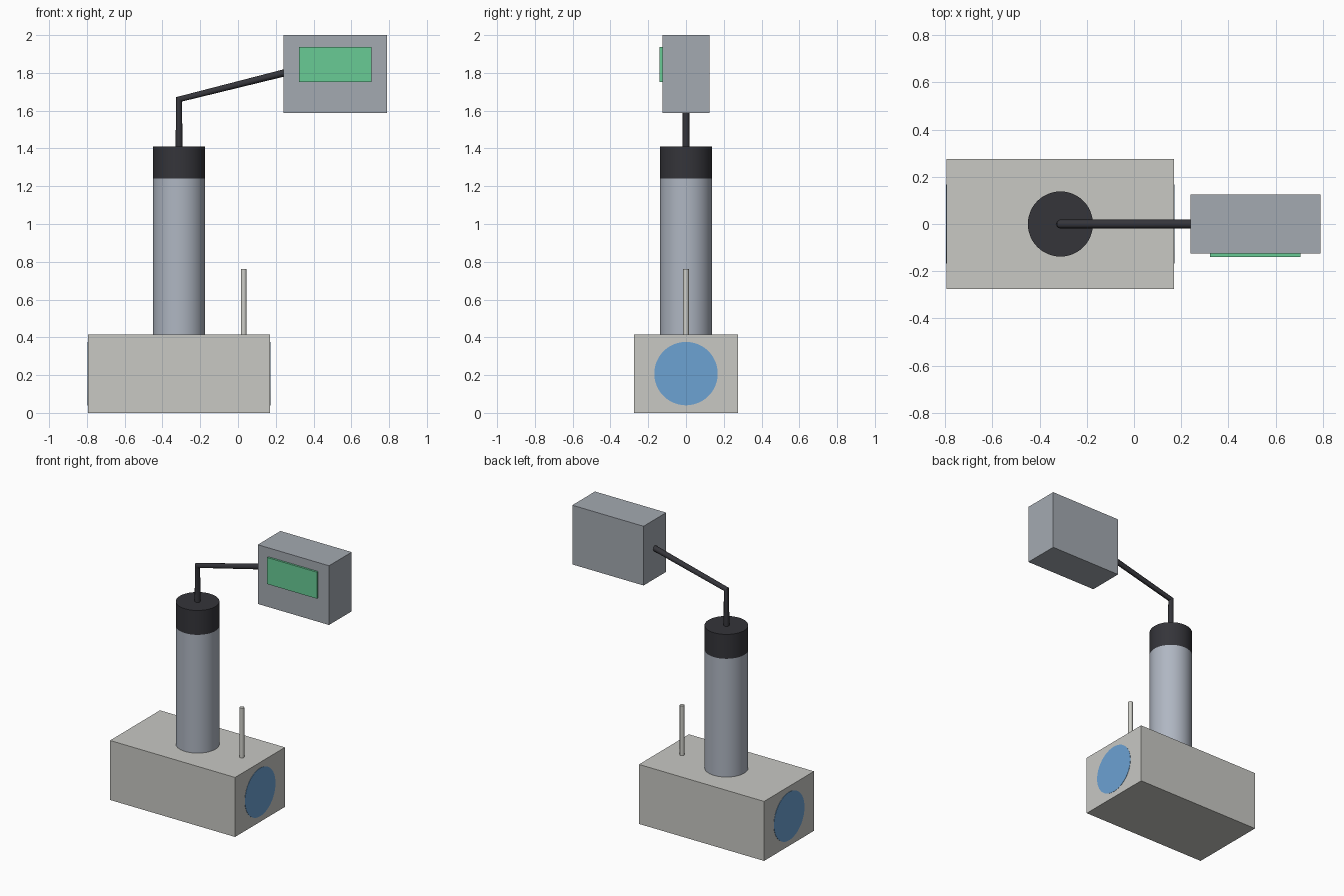
import bpy
import math

if "Cube" in bpy.data.objects:
    bpy.data.objects.remove(bpy.data.objects["Cube"])


def material(name, rgb):
    mat = bpy.data.materials.new(name)
    mat.diffuse_color = (*rgb, 1.0)
    mat.use_nodes = True
    mat.node_tree.nodes["Principled BSDF"].inputs["Base Color"].default_value = mat.diffuse_color
    return mat


STONE = material("warm grey", (0.58, 0.58, 0.55))
STEEL = material("steel grey", (0.37, 0.40, 0.44))
SILVER = material("silver blue", (0.43, 0.47, 0.54))
BLACK = material("soft black", (0.035, 0.035, 0.042))
GREEN = material("screen green", (0.14, 0.60, 0.30))
BLUE = material("lens blue", (0.15, 0.36, 0.65))
PALE = material("pale metal", (0.62, 0.62, 0.58))


def finish(name, mat, smooth=False):
    obj = bpy.context.object
    obj.name = name
    obj.data.materials.append(mat)
    if smooth:
        bpy.ops.object.shade_smooth_by_angle(angle=math.radians(40))
    return obj


def box(name, mat, low, high):
    centre = [(a + b) / 2 for a, b in zip(low, high)]
    bpy.ops.mesh.primitive_cube_add(size=1, location=centre)
    bpy.context.object.scale = [b - a for a, b in zip(low, high)]
    bpy.ops.object.transform_apply(location=False, rotation=False, scale=True)
    return finish(name, mat)


def cylinder(name, mat, radius, length, centre, rotation=(0, 0, 0), sides=48):
    bpy.ops.mesh.primitive_cylinder_add(vertices=sides, radius=radius, depth=length,
                                        location=centre, rotation=rotation)
    return finish(name, mat, smooth=True)


# Base block with a round blue bore showing flush at both ends
box("base", STONE, (-0.795, -0.275, 0), (0.17, 0.275, 0.415))
cylinder("end_lens", BLUE, 0.168, 0.969, (-0.3125, 0, 0.208), (0, math.pi / 2, 0))

# Upright column with its dark cap
COLUMN_X = -0.312
cylinder("column", SILVER, 0.138, 0.825, (COLUMN_X, 0, 0.8275))
cylinder("column_cap", BLACK, 0.138, 0.17, (COLUMN_X, 0, 1.325))

# Thin pin standing on the base
cylinder("pin", PALE, 0.015, 0.347, (0.03, 0, 0.5885), sides=24)

# Bent arm from the cap to the display
curve = bpy.data.curves.new("arm", "CURVE")
curve.dimensions = "3D"
curve.bevel_depth = 0.019
curve.bevel_resolution = 4
curve.use_fill_caps = True
spline = curve.splines.new("POLY")
path = [(COLUMN_X, 0, 1.40), (COLUMN_X, 0, 1.66), (0.245, 0, 1.80)]
spline.points.add(len(path) - 1)
for point, co in zip(spline.points, path):
    point.co = (*co, 1)
arm = bpy.data.objects.new("arm", curve)
bpy.context.collection.objects.link(arm)
bpy.ops.object.select_all(action="DESELECT")
arm.select_set(True)
bpy.context.view_layer.objects.active = arm
bpy.ops.object.convert(target="MESH")
finish("arm", BLACK, smooth=True)

# Display housing with a raised screen on its front
box("display_housing", STEEL, (0.24, -0.125, 1.587), (0.79, 0.125, 2.0))
box("screen", GREEN, (0.322, -0.139, 1.753), (0.706, -0.12, 1.938))
